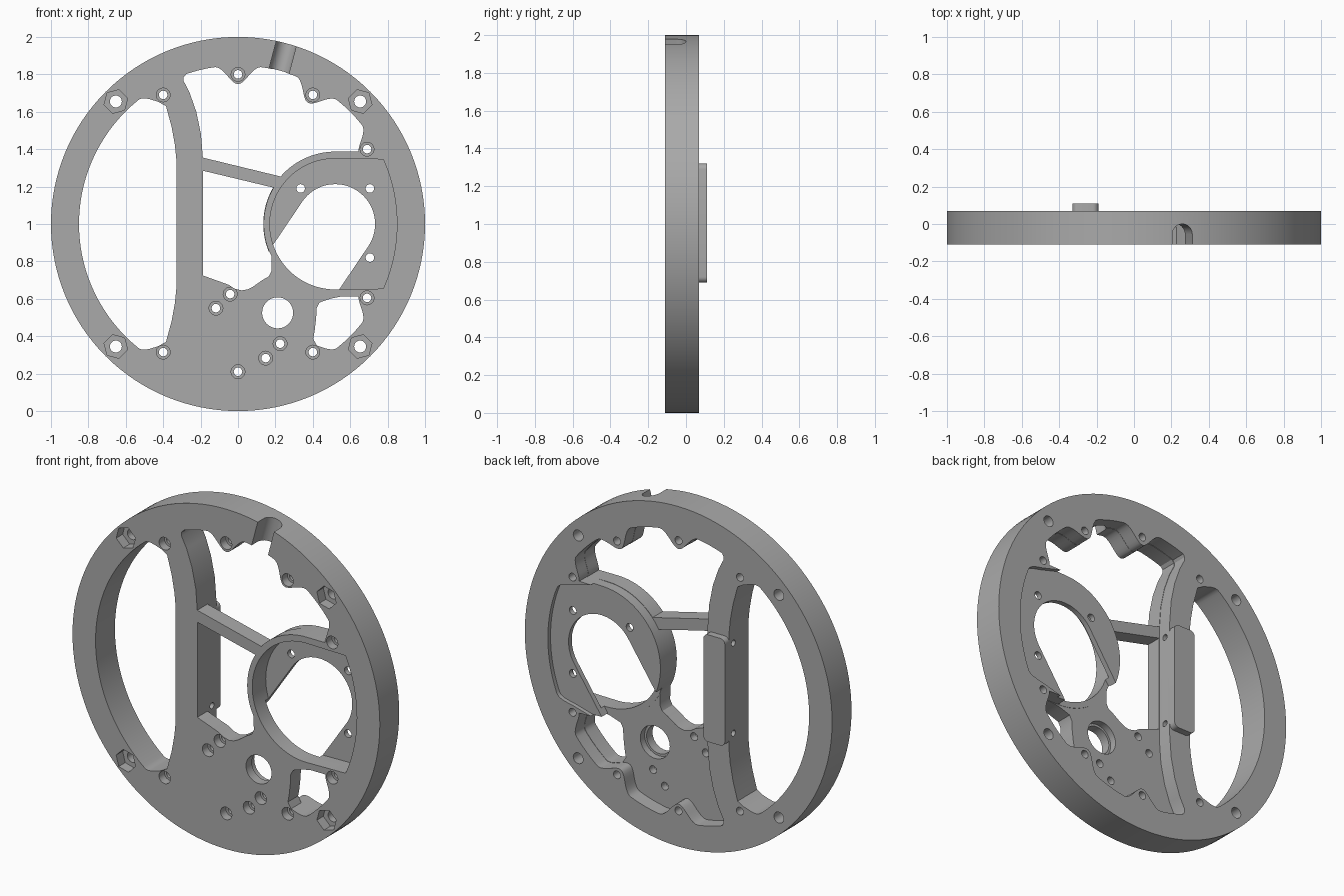
import bpy, bmesh, math
from mathutils import Vector

if "Cube" in bpy.data.objects:
    bpy.data.objects.remove(bpy.data.objects["Cube"])

FRONT, BACK, WEB = -0.11, 0.07, -0.015   # front face, rim back, back of thin web
CUP = (0.52, 1.0)                        # centre of the round cup

grey = bpy.data.materials.new("grey")
grey.diffuse_color = (0.4, 0.4, 0.4, 1)
grey.use_nodes = True
grey.node_tree.nodes["Principled BSDF"].inputs["Base Color"].default_value = grey.diffuse_color


def upright(u, v, d):
    return Vector((u, d, v))


def sideways(u, v, d):
    return Vector((d, u, v))


def prisms(name, parts, place=upright):
    """One object made of separate extruded outlines (points, start, end)."""
    bm = bmesh.new()
    for pts, d0, d1 in parts:
        a = [bm.verts.new(place(u, v, d0)) for u, v in pts]
        b = [bm.verts.new(place(u, v, d1)) for u, v in pts]
        bm.faces.new(a)
        bm.faces.new(b[::-1])
        n = len(pts)
        for i in range(n):
            j = (i + 1) % n
            bm.faces.new((a[j], a[i], b[i], b[j]))
    bmesh.ops.recalc_face_normals(bm, faces=bm.faces[:])
    me = bpy.data.meshes.new(name)
    bm.to_mesh(me)
    bm.free()
    me.materials.append(grey)
    ob = bpy.data.objects.new(name, me)
    bpy.context.collection.objects.link(ob)
    return ob


def arc(c, r, a0, a1, n):
    return [(c[0] + r * math.cos(math.radians(a0 + (a1 - a0) * i / n)),
             c[1] + r * math.sin(math.radians(a0 + (a1 - a0) * i / n))) for i in range(n + 1)]


def circle(c, r, n=24, turn=0):
    return arc(c, r, turn, turn + 360, n)[:-1]


def rim(a0, a1, off=0.0):
    """Inner edge of the ring, bulging inward around each screw boss."""
    n = max(2, int(abs(a1 - a0)))
    pts = []
    for i in range(n + 1):
        a = a0 + (a1 - a0) * i / n
        d = min(abs(a - b) for b in (30, 60, 90, 120, 240, -30, -60, -90, -120))
        d = math.radians(d) * 0.8
        bump = 0.05 * (1 + math.cos(math.pi * d / 0.12)) if d < 0.12 else 0
        r = 0.85 - bump - off
        pts.append((r * math.cos(math.radians(a)), 1 + r * math.sin(math.radians(a))))
    return pts


def flip(pts):
    return [(x, 2 - z) for x, z in reversed(pts)]


def cut(target, parts, place=upright):
    cutter = prisms("cutter", parts, place)
    cutter.hide_render = True
    m = target.modifiers.new("cut", 'BOOLEAN')
    m.operation, m.solver, m.object = 'DIFFERENCE', 'EXACT', cutter
    bpy.context.view_layer.objects.active = target
    bpy.ops.object.modifier_apply(modifier=m.name)
    bpy.data.objects.remove(cutter, do_unlink=True)


# Solid disc that everything is cut from
frame = prisms("ring_frame", [(circle((0, 1), 1.0, 128), FRONT, BACK)])

# Left window, bounded by the upright arm
arm_left = [(-.385, .37), (-.355, .48), (-.337, .58), (-.33, .65)]
cut(frame, [(rim(123, 237) + arm_left + flip(arm_left), -.3, .3)])

# Back recess around the cup, leaving a thin web at the front
arm_right = [(-.19, 1.35), (-.2, 1.48), (-.225, 1.6), (-.26, 1.7), (-.293, 1.765), (-.293, 1.785)]
recess = (rim(109.5, 31) + arc(CUP, .385, 90, 270, 48) + rim(-31, -109.5)
          + flip(arm_right) + arm_right)
cut(frame, [(recess, WEB, .3)])

# Openings through the web: above the strut, below the strut, lower right
inset_arm = [(x + .002, z) for x, z in arm_right]
upper = ([(-.188, 1.355)] + inset_arm[1:] + rim(109, 31, .002)
         + arc(CUP, .387, 90, 139, 16))
lower = ([(-.188, 1.285)] + arc(CUP, .383, 149.5, 200, 16)
         + [(.178, .83), (.18, .75), (.165, .72), (.13, .70), (.08, .665), (.05, .65),
            (.02, .645), (-.02, .655), (-.05, .675), (-.188, .725)])
pocket = (rim(-32, -57, .002)
          + [(.402, .385), (.41, .43), (.418, .50), (.42, .55), (.435, .58), (.50, .602),
             (.55, .612), (.645, .612)])
cut(frame, [(upper, -.3, 0), (lower, -.3, 0), (pocket, -.3, 0)])

# Cup: lowered back face, hollow from the front, slanted slot in its floor
cut(frame, [(arc(CUP, .4, 90, 270, 48) + rim(-27, 27), .045, .3)])
cut(frame, [(arc(CUP, .35, 90, 270, 48) + arc((0, 1), .85, -24, 24, 24), -.3, .015)])
ang = 56
far = (CUP[0] - .45 * math.cos(math.radians(ang)), CUP[1] - .45 * math.sin(math.radians(ang)))
cut(frame, [(arc(CUP, .213, ang - 90, ang + 90, 32)
             + arc(far, .213, ang + 90, ang + 270, 16), -.013, .3)])

# Screw holes with front counterbores
screws = [(0, 1.8), (-.4, 1.69), (.4, 1.69), (.69, 1.4), (.69, .605), (-.4, .315), (.4, .315),
          (0, .21), (-.118, .55), (-.042, .625), (.148, .283), (.225, .36)]
cup_holes = [(.335, 1.19), (.705, 1.19), (.705, .82)]
corners = [(sx * .653, 1 + sz * .655) for sx in (-1, 1) for sz in (-1, 1)]
cut(frame, [(circle(c, .023, 16), -.3, .3) for c in screws + cup_holes]
    + [(circle(c, .032, 20), -.3, .3) for c in corners] + [(circle((.212, .525), .083, 40), -.3, .3)])
cut(frame, [(circle(c, .037, 20), -.3, -.06) for c in screws]
    + [(circle(c, .065, 6, -15 if c[0] * (c[1] - 1) > 0 else 15), -.3, -.05) for c in corners]
    + [(circle((.212, .525), .096, 40), -.055, .04)])

# Cross holes through the upright arm
cut(frame, [(circle((.03, z), .018, 16), -.4, -.1) for z in (.74, 1.27)], sideways)


# Round-bottomed radial notch across the top of the ring
def radial(t, y, r):
    a = math.radians(75)
    return Vector((r * math.cos(a) + t * math.sin(a), y, 1 + r * math.sin(a) - t * math.cos(a)))


cut(frame, [([(-.055, -.2), (.055, -.2)] + arc((0, -.055), .055, 0, 180, 20), .82, 1.1)], radial)

# Raised pad on the back of the arm, with rounded corners
pad_outline = []
for cx, cz, a in ((-.22, 1.29, 0), (-.3, 1.29, 90), (-.3, .72, 180), (-.22, .72, 270)):
    pad_outline += arc((cx, cz), .03, a, a + 90, 6)
pad = prisms("back_pad", [(pad_outline, BACK, .11)])

# Smooth the curved walls, keep edges crisp
for ob in (frame, pad):
    bpy.ops.object.select_all(action='DESELECT')
    ob.select_set(True)
    bpy.context.view_layer.objects.active = ob
    bpy.ops.object.shade_smooth_by_angle(angle=math.radians(28))
